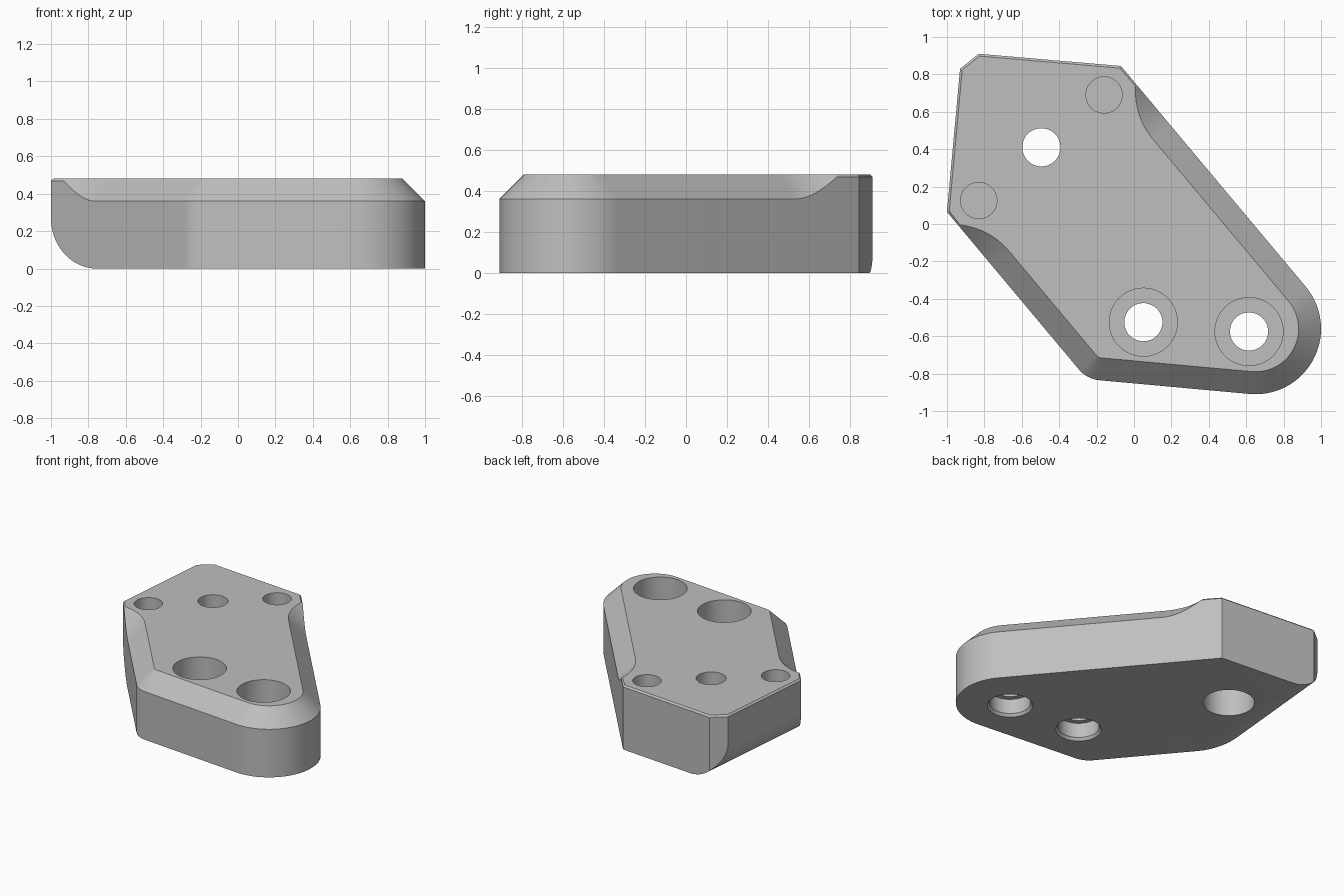
import bpy, bmesh
from math import sin, cos, acos, radians, pi
from mathutils import Vector

cube = bpy.data.objects.get("Cube")
if cube:
    bpy.data.objects.remove(cube, do_unlink=True)

HEIGHT, BEVEL, LIP = 0.48, 0.12, 0.012
RUNOUT = 0.4           # radius of the conical ends of the wide bevel
ROUND = 0.27           # radius of the rounded lower edge

grey = bpy.data.materials.new("plain_grey")
grey.use_nodes = True
colour = (0.52, 0.52, 0.52, 1)
grey.diffuse_color = colour
grey.node_tree.nodes["Principled BSDF"].inputs["Base Color"].default_value = colour


def loft(name, rings):
    """Closed solid through rings of equal point count."""
    bm = bmesh.new()
    loops = [[bm.verts.new(p) for p in ring] for ring in rings]
    count = len(loops[0])
    for a, b in zip(loops, loops[1:]):
        for i in range(count):
            j = (i + 1) % count
            bm.faces.new((a[i], a[j], b[j], b[i]))
    bm.faces.new(loops[0])
    bm.faces.new(loops[-1])
    bmesh.ops.recalc_face_normals(bm, faces=bm.faces)
    mesh = bpy.data.meshes.new(name)
    bm.to_mesh(mesh)
    bm.free()
    mesh.materials.append(grey)
    obj = bpy.data.objects.new(name, mesh)
    bpy.context.collection.objects.link(obj)
    return obj


def flat(angle):
    return Vector((cos(angle), sin(angle)))


def normal(a, b):
    d = (b - a).normalized()
    return Vector((d.y, -d.x))


# Outline corners, running anticlockwise
left, back_right, back_mid, back_left = [Vector(p) for p in (
    (-1, 0.065), (-0.07, 0.845), (-0.83, 0.91), (-0.93, 0.83))]
slant, front, nose = radians(219.9), radians(264.7), radians(399.9)
stations = []          # (wall point, wall height, top point)


def add_arc(centre, radius, start, end, steps):
    for i in range(steps + 1):
        d = flat(start + (end - start) * i / steps)
        stations.append((centre + d * radius, HEIGHT - BEVEL,
                         centre + d * (radius - BEVEL)))


def add_runout(tangent, out, back, ending):
    """Wide bevel leaving the wall along a cone."""
    wall = RUNOUT - BEVEL
    axis = tangent + out * wall
    limit = acos(wall / (RUNOUT - LIP))
    steps = 16
    for i in range(steps + 1):
        t = limit * (i if ending else steps - i) / steps
        d = back * sin(t) - out * cos(t)
        rho = wall / cos(t)
        stations.append((axis + d * rho, HEIGHT - RUNOUT + rho, axis + d * RUNOUT))


def add_corner(p, n1, n2):
    """Back corner with the narrow edge break."""
    stations.append((p, HEIGHT - LIP, p - (n1 + n2) * LIP / (1 + n1.dot(n2))))


n_slant, n_right = flat(slant), flat(nose)
n_back = normal(back_right, back_mid)
n_clip = normal(back_mid, back_left)
n_left = normal(back_left, left)
backward = Vector((-n_right.y, n_right.x))

add_corner(left, n_left, n_slant)
add_runout(left - backward * 0.375, n_slant, backward, False)
add_arc(Vector((-0.171, -0.676)), 0.16, slant, front, 10)
add_arc(Vector((0.65, -0.56)), 0.35, front, nose, 36)
add_runout(back_right - backward * 0.41, n_right, backward, True)
add_corner(back_right, n_right, n_back)
add_corner(back_mid, n_back, n_clip)
add_corner(back_left, n_clip, n_left)

body = loft("bracket_body", [
    [(p.x, p.y, 0) for p, z, q in stations],
    [(p.x, p.y, z) for p, z, q in stations],
    [(q.x, q.y, HEIGHT) for p, z, q in stations]])

# Rounded lower edge under the left-hand end face
profile = [(-0.05, -0.05), (-0.05, ROUND)]
for i in range(25):
    a = pi / 2 * i / 24
    profile.append((ROUND * (1 - cos(a)), ROUND * (1 - sin(a))))
profile.append((ROUND, -0.05))
along = (back_left - left).normalized()
cutters = [loft("edge_cutter", [
    [(*(left + along * t - n_left * s), z) for s, z in profile]
    for t in (-0.6, 1.5)])]


def bore(name, x, y, steps):
    """Stepped round hole from (radius, height) pairs."""
    cutters.append(loft(name, [
        [(x + r * cos(a), y + r * sin(a), z)
         for a in (2 * pi * k / 48 for k in range(48))] for r, z in steps]))


OVER = HEIGHT + 0.1
for x, y in ((0.05, -0.525), (0.615, -0.575)):
    bore("counterbore_cutter", x, y, [
        (0.155, -0.1), (0.155, 0), (0.14, 0.02), (0.14, 0.13), (0.102, 0.13),
        (0.102, 0.23), (0.182, 0.23), (0.182, OVER)])
bore("bolt_cutter", -0.495, 0.41, [
    (0.175, -0.1), (0.175, 0.3), (0.102, 0.3), (0.102, OVER)])
for x, y in ((-0.16, 0.69), (-0.83, 0.125)):
    bore("pin_cutter", x, y, [(0.097, 0.23), (0.097, OVER)])

# Cut the body, then drop the cutters
bpy.context.view_layer.objects.active = body
for cutter in cutters:
    cutter.hide_render = True
    mod = body.modifiers.new("cut", "BOOLEAN")
    mod.operation = "DIFFERENCE"
    mod.solver = "EXACT"
    mod.object = cutter
    bpy.ops.object.modifier_apply(modifier=mod.name)
    bpy.data.objects.remove(cutter, do_unlink=True)

bpy.ops.object.select_all(action="DESELECT")
body.select_set(True)
bpy.ops.object.shade_smooth_by_angle(angle=radians(25))
